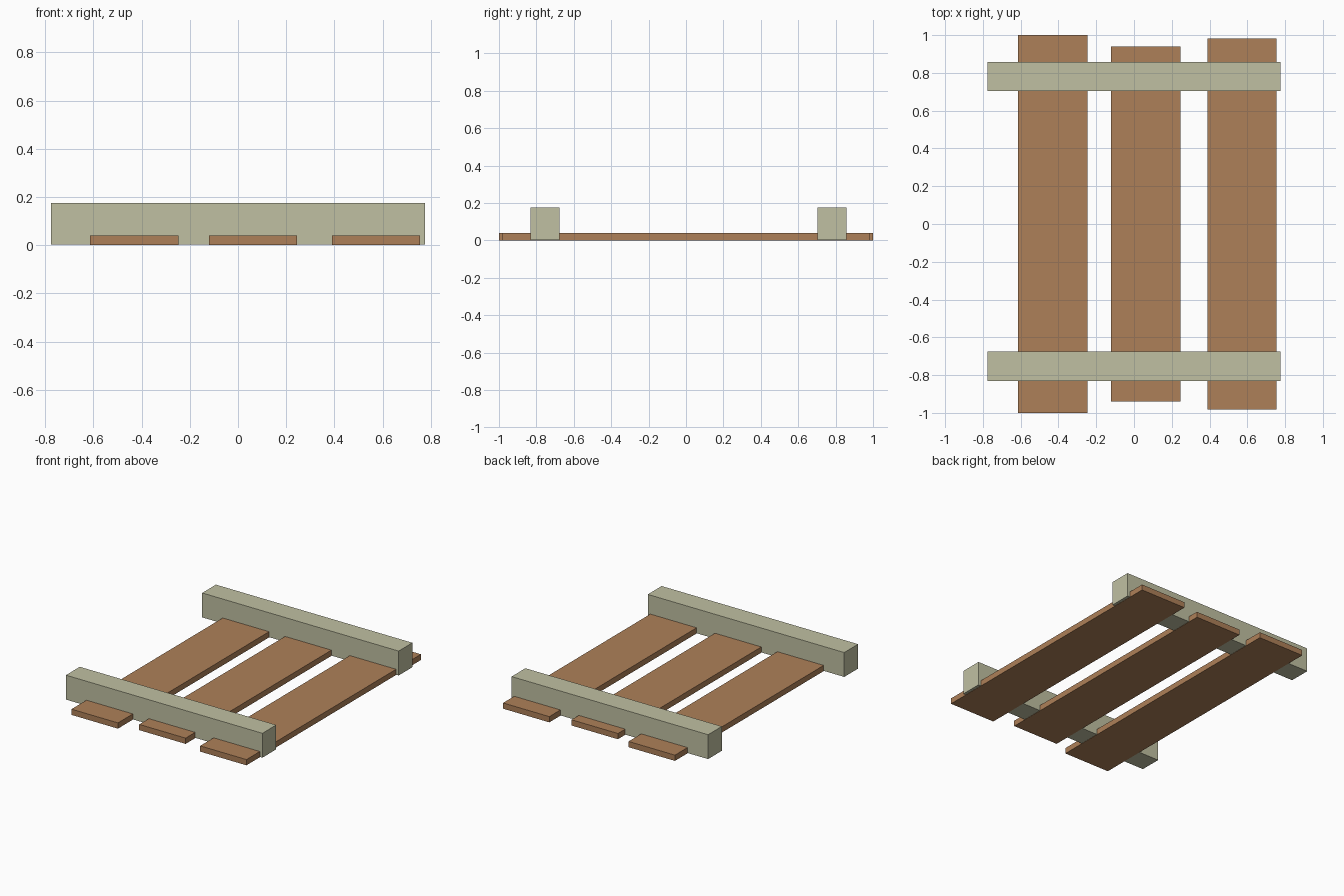
import bpy

if "Cube" in bpy.data.objects:
    bpy.data.objects.remove(bpy.data.objects["Cube"])


def material(name, rgb):
    m = bpy.data.materials.new(name)
    m.diffuse_color = (*rgb, 1.0)
    m.use_nodes = True
    m.node_tree.nodes["Principled BSDF"].inputs["Base Color"].default_value = m.diffuse_color
    return m


wood = material("brown wood", (0.423, 0.216, 0.098))
pale = material("pale sage wood", (0.527, 0.527, 0.361))


def box(name, lo, hi, mat):
    """Axis-aligned box between two corners."""
    bpy.ops.mesh.primitive_cube_add(size=1, location=[(a + b) / 2 for a, b in zip(lo, hi)])
    ob = bpy.context.object
    ob.name = name
    ob.scale = [b - a for a, b in zip(lo, hi)]
    bpy.ops.object.transform_apply(location=False, rotation=False, scale=True)
    ob.data.materials.append(mat)


# Three flat planks of slightly different length
for name, x0, x1, half in (("left", -0.613, -0.247, 1.0),
                           ("middle", -0.121, 0.245, 0.94),
                           ("right", 0.39, 0.755, 0.983)):
    box(name + "_plank", (x0, -half, 0), (x1, half, 0.041), wood)

# Two cross beams, undersides a hair above the planks' undersides
for name, y0, y1 in (("front", -0.832, -0.676), ("back", 0.703, 0.858)):
    box(name + "_beam", (-0.775, y0, 0.002), (0.775, y1, 0.176), pale)
